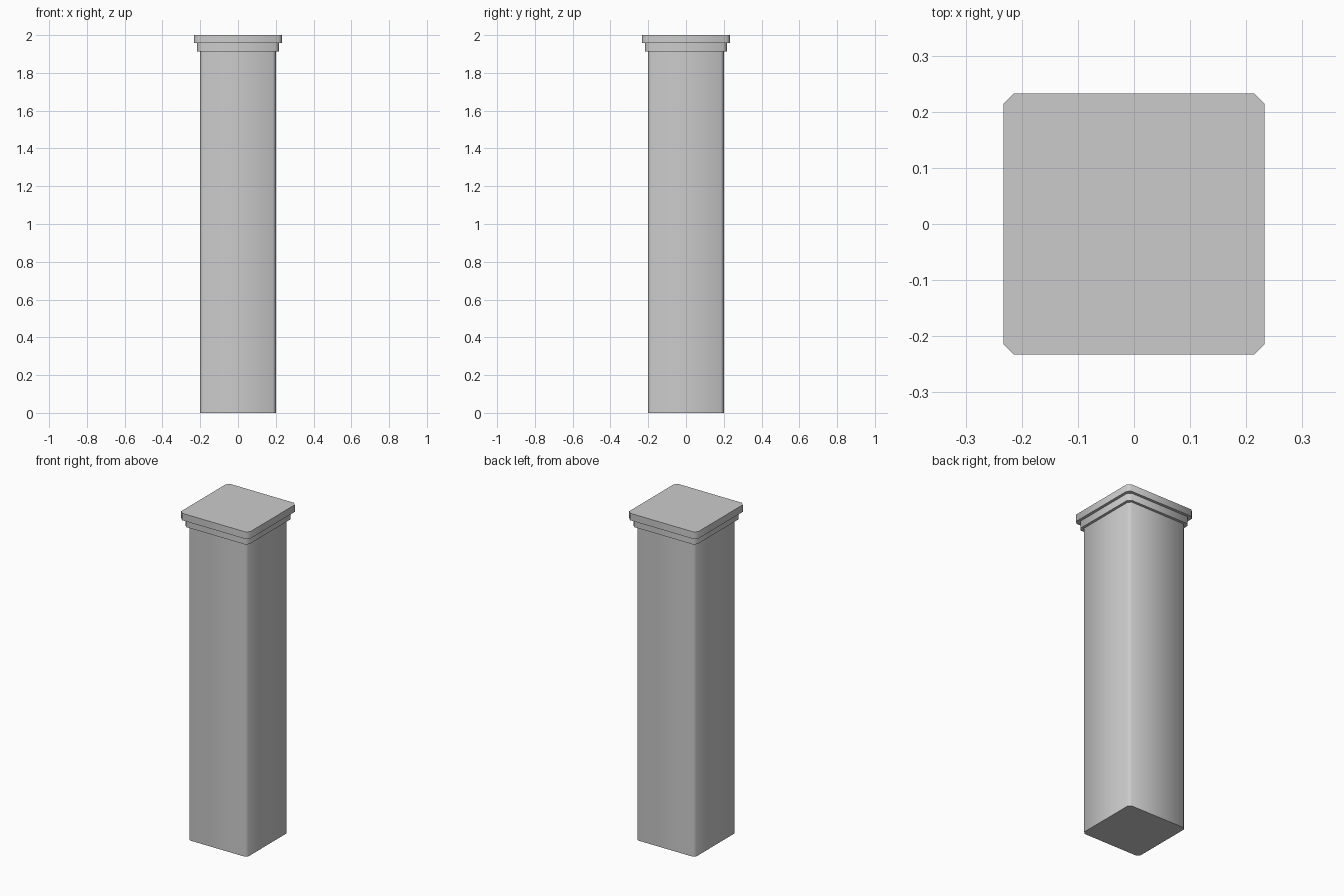
import bpy
import bmesh
import math

default_cube = bpy.data.objects.get("Cube")
if default_cube:
    bpy.data.objects.remove(default_cube, do_unlink=True)

# Single stone colour
stone = bpy.data.materials.new("grey stone")
stone.use_nodes = True
colour = (0.6, 0.6, 0.6, 1.0)
stone.diffuse_color = colour
stone.node_tree.nodes["Principled BSDF"].inputs["Base Color"].default_value = colour


def chamfered_block(name, half, chamfer, bottom, top):
    """Square block with cut vertical corners, smooth around its sides."""
    inner = half - chamfer
    outline = []
    for sx, sy in ((1, 1), (-1, 1), (-1, -1), (1, -1)):
        pair = [(sx * half, sy * inner), (sx * inner, sy * half)]
        outline += pair if sx * sy > 0 else pair[::-1]

    bm = bmesh.new()
    base = bm.faces.new([bm.verts.new((x, y, bottom)) for x, y in outline])
    extruded = bmesh.ops.extrude_face_region(bm, geom=[base], use_keep_orig=True)
    raised = [v for v in extruded["geom"] if isinstance(v, bmesh.types.BMVert)]
    bmesh.ops.translate(bm, verts=raised, vec=(0, 0, top - bottom))
    bmesh.ops.recalc_face_normals(bm, faces=bm.faces)

    mesh = bpy.data.meshes.new(name)
    bm.to_mesh(mesh)
    bm.free()
    mesh.materials.append(stone)
    obj = bpy.data.objects.new(name, mesh)
    bpy.context.collection.objects.link(obj)

    bpy.ops.object.select_all(action='DESELECT')
    obj.select_set(True)
    bpy.context.view_layer.objects.active = obj
    bpy.ops.object.shade_smooth_by_angle(angle=math.radians(60))
    return obj


# Shaft and the two stepped cap slabs
chamfered_block("pillar_shaft", 0.2, 0.016, 0.0, 1.913)
chamfered_block("lower_cap", 0.216, 0.018, 1.913, 1.957)
chamfered_block("upper_cap", 0.233, 0.019, 1.957, 2.0)
